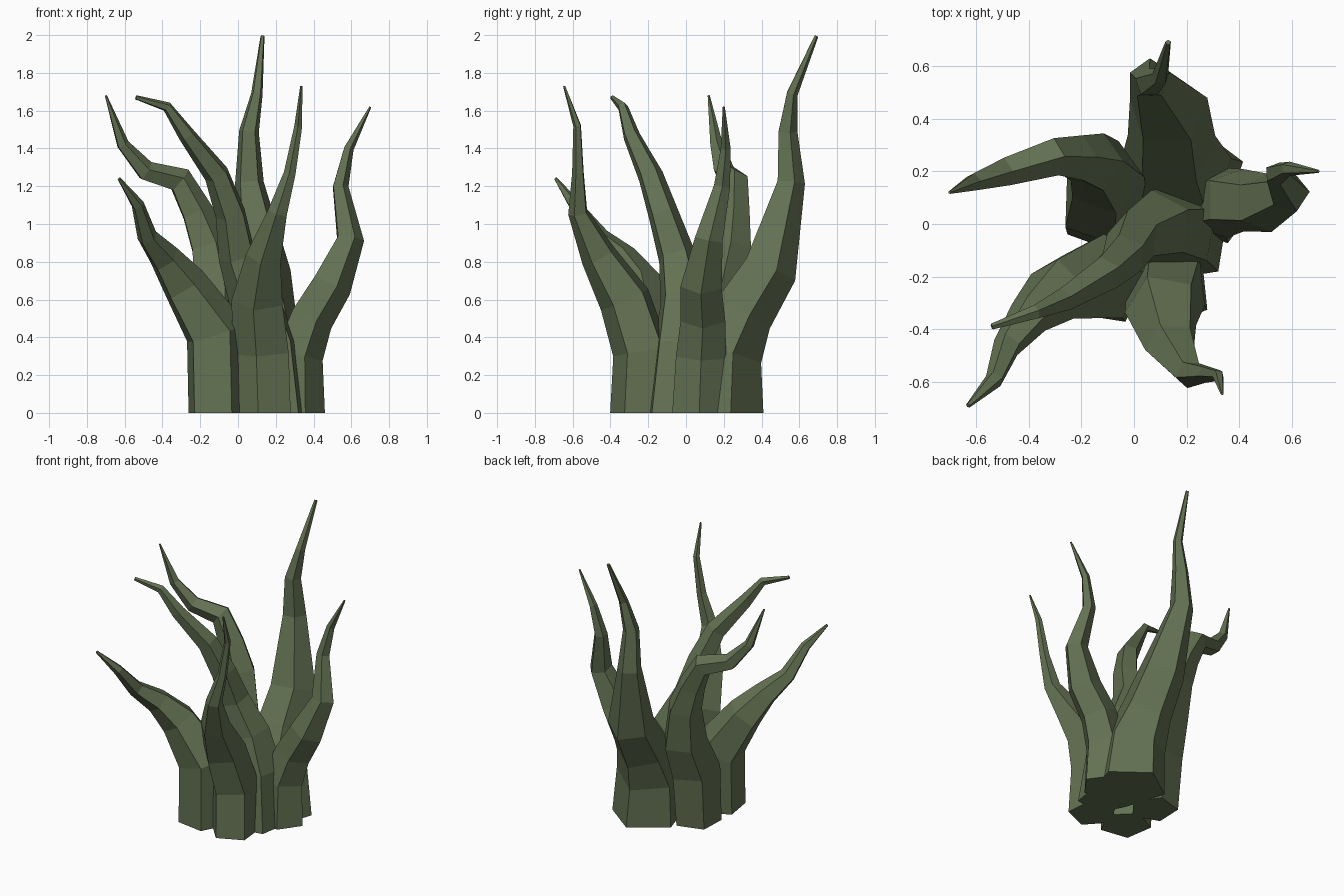
import bpy, bmesh, math
from mathutils import Vector

moss = bpy.data.materials.new("dark moss green")
moss.diffuse_color = (0.125, 0.165, 0.085, 1)


def tentacle(name, corner, path, sides=5):
    """Low-poly tapering tube swept along (x, y, z, radius) points; one corner starts at the given angle."""
    pts = [Vector(p[:3]) for p in path]
    last = len(pts) - 1
    bm = bmesh.new()
    rings, tangent, side = [], Vector((0, 0, 1)), Vector((1, 0, 0))
    for i, p in enumerate(pts):
        if i == 0:
            t = Vector((0, 0, 1))
        else:
            a = (p - pts[i - 1]).normalized()
            b = (pts[min(i + 1, last)] - p).normalized() if i < last else a
            t = (a + b).normalized()
        side = tangent.rotation_difference(t) @ side
        tangent = t
        up = t.cross(side)
        ring = []
        for k in range(sides):
            ang = math.radians(corner) + math.tau * k / sides
            ring.append(bm.verts.new(p + path[i][3] * (math.cos(ang) * side + math.sin(ang) * up)))
        rings.append(ring)
    for lo, hi in zip(rings, rings[1:]):
        for k in range(sides):
            n = (k + 1) % sides
            bm.faces.new((lo[k], lo[n], hi[n], hi[k]))
    bm.faces.new(rings[0][::-1])
    bm.faces.new(rings[-1])
    mesh = bpy.data.meshes.new(name)
    bm.to_mesh(mesh)
    bm.free()
    mesh.materials.append(moss)
    bpy.context.collection.objects.link(bpy.data.objects.new(name, mesh))


# tall tentacle at the back
tentacle("back_tentacle", 89, [
    (.18, .165, 0, .245), (.16, .185, .32, .22), (.14, .29, .53, .175), (.13, .435, .76, .155),
    (.06, .55, 1.22, .08), (.058, .535, 1.49, .055), (.10, .56, 1.69, .032), (.13, .69, 1.995, .011)])

# right tentacle
tentacle("right_tentacle", 0, [
    (.31, .07, 0, .15), (.31, .08, .30, .14), (.38, .09, .50, .125), (.49, .08, .68, .115),
    (.59, .12, .92, .078), (.54, .19, 1.20, .045), (.585, .21, 1.40, .028), (.70, .20, 1.62, .006)])

# front right tentacle
tentacle("front_right_tentacle", -30, [
    (.14, -.245, 0, .16), (.13, -.23, .32, .16), (.11, -.32, .60, .145), (.14, -.46, .83, .10),
    (.21, -.57, 1.06, .055), (.275, -.57, 1.27, .033), (.32, -.575, 1.52, .022), (.335, -.645, 1.73, .006)])

# middle tentacle leaning left
tentacle("middle_tentacle", -45, [
    (.20, -.06, 0, .17), (.16, -.02, .35, .17), (.09, -.01, .60, .14), (.0, -.05, .83, .105),
    (-.035, -.12, 1.05, .085), (-.11, -.19, 1.26, .07), (-.27, -.29, 1.47, .047),
    (-.375, -.335, 1.62, .028), (-.54, -.39, 1.67, .012)])

# back left tentacle
tentacle("back_left_tentacle", 142, [
    (-.12, .05, 0, .16), (-.12, .08, .38, .17), (-.11, .18, .62, .15), (-.15, .235, .88, .115),
    (-.22, .25, 1.06, .09), (-.31, .255, 1.23, .075), (-.49, .20, 1.28, .057),
    (-.61, .16, 1.42, .035), (-.70, .12, 1.68, .006)])

# short front left tentacle
tentacle("front_left_tentacle", 225, [
    (-.11, -.22, 0, .17), (-.12, -.20, .42, .175), (-.29, -.25, .68, .125), (-.39, -.34, .82, .085),
    (-.48, -.46, .93, .055), (-.53, -.59, 1.10, .035), (-.63, -.69, 1.24, .009)])
